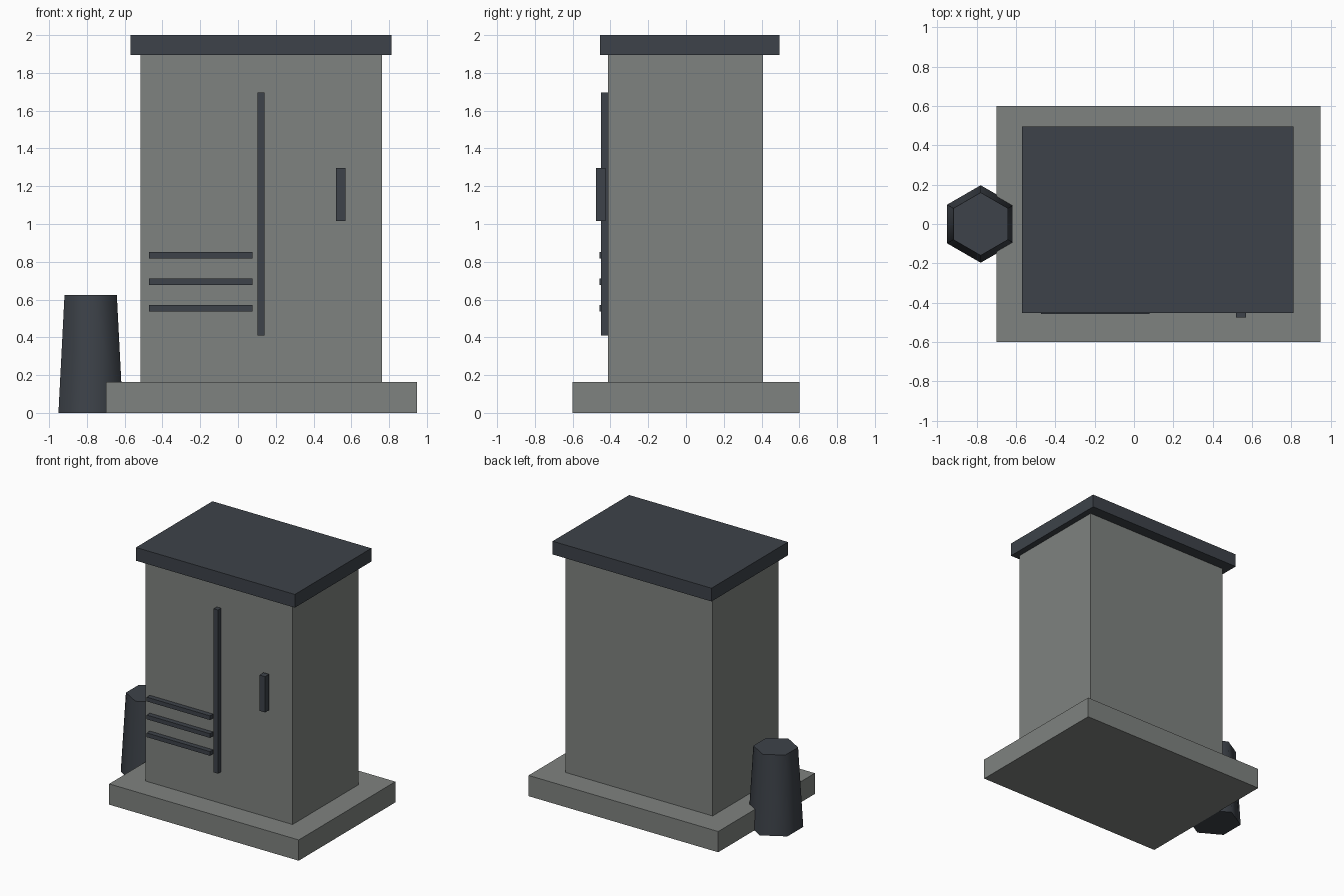
import bpy, math

if "Cube" in bpy.data.objects:
    bpy.data.objects.remove(bpy.data.objects["Cube"])


def material(name, rgb):
    m = bpy.data.materials.new(name)
    m.diffuse_color = (*rgb, 1.0)
    m.use_nodes = True
    m.node_tree.nodes["Principled BSDF"].inputs["Base Color"].default_value = m.diffuse_color
    return m


GREY = material("warm grey", (0.212, 0.225, 0.214))
DARK = material("dark slate", (0.047, 0.055, 0.067))


def box(name, x, y, z, mat):
    """Box from (min, max) ranges on each axis."""
    bpy.ops.mesh.primitive_cube_add(size=1, location=[sum(r) / 2 for r in (x, y, z)])
    ob = bpy.context.object
    ob.name = name
    ob.scale = [r[1] - r[0] for r in (x, y, z)]
    bpy.ops.object.transform_apply(location=False, rotation=False, scale=True)
    ob.data.materials.append(mat)
    return ob


# Plinth, cabinet body and overhanging lid
box("plinth", (-0.70, 0.948), (-0.60, 0.60), (0, 0.163), GREY)
box("cabinet_body", (-0.517, 0.763), (-0.412, 0.408), (0.163, 1.90), GREY)
box("lid", (-0.569, 0.812), (-0.454, 0.496), (1.896, 2.0), DARK)

# Door seam and handle
box("door_seam", (0.104, 0.141), (-0.45, -0.412), (0.411, 1.697), DARK)
box("door_handle", (0.519, 0.569), (-0.476, -0.425), (1.016, 1.297), DARK)

# Vent slats
for i in range(3):
    zc = 0.554 + 0.1405 * i
    box(f"vent_slat_{i + 1}", (-0.472, 0.078), (-0.459, -0.42), (zc - 0.0165, zc + 0.0165), DARK)

# Tapered six-sided bollard with smooth sides
bpy.ops.mesh.primitive_cone_add(vertices=6, radius1=0.197, radius2=0.16, depth=0.623,
                                location=(-0.78, 0, 0.3115))
bollard = bpy.context.object
bollard.name = "bollard"
bollard.data.materials.append(DARK)
bpy.ops.object.shade_smooth_by_angle(angle=math.radians(70))
